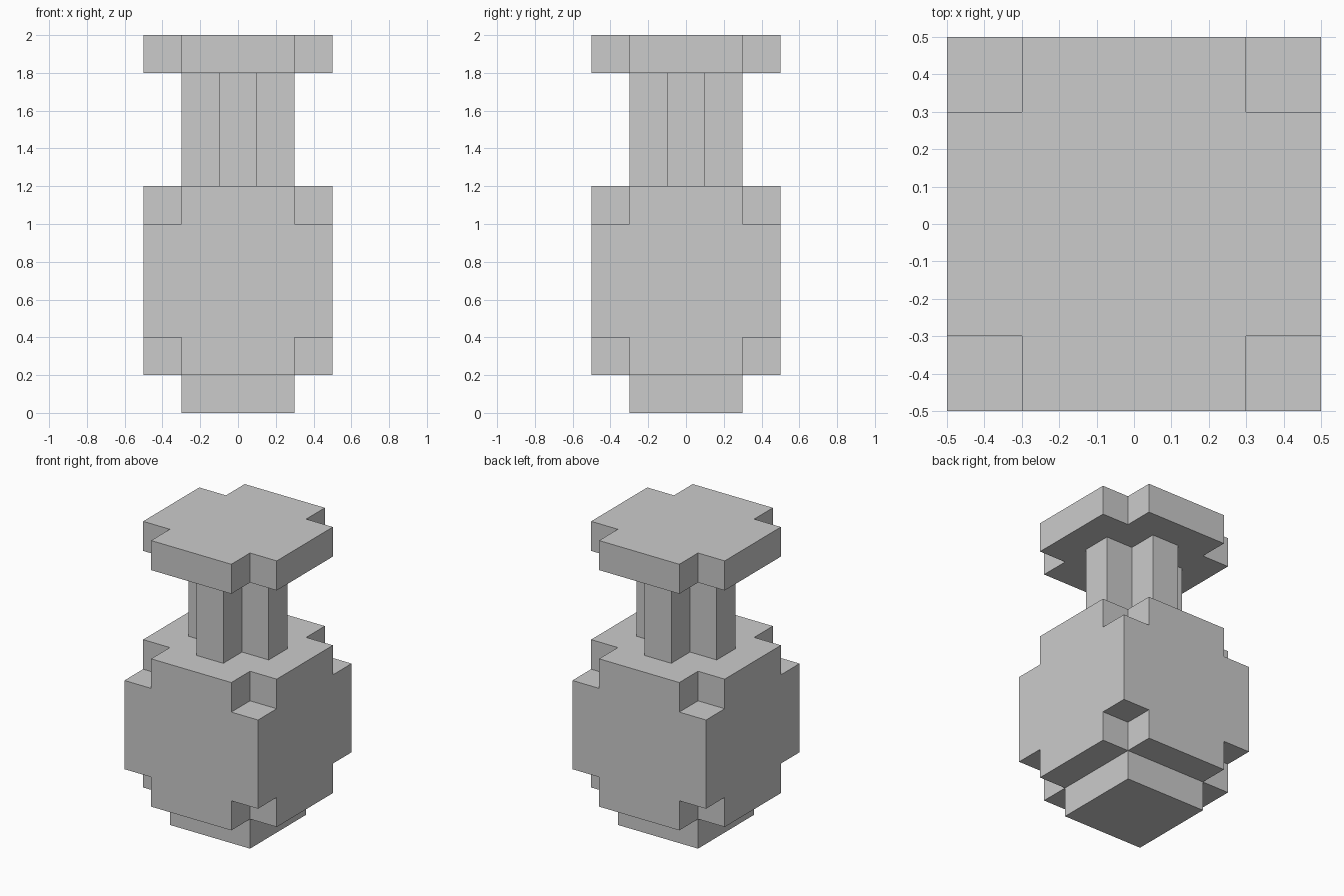
import bpy, bmesh, math
from itertools import product

if "Cube" in bpy.data.objects:
    bpy.data.objects.remove(bpy.data.objects["Cube"])


def make_part(name, cuts, levels, keep):
    """Outer skin of the kept cells of a grid; flat regions are merged."""
    nx, nz = len(cuts) - 1, len(levels) - 1
    cells = {c for c in product(range(nx), range(nx), range(nz)) if keep(*c)}
    bm = bmesh.new()
    verts = {}

    def vert(p):
        if p not in verts:
            verts[p] = bm.verts.new((cuts[p[0]], cuts[p[1]], levels[p[2]]))
        return verts[p]

    for cell, axis, side in product(sorted(cells), range(3), (0, 1)):
        neighbour = list(cell)
        neighbour[axis] += 1 if side else -1
        if tuple(neighbour) in cells:
            continue
        u, v = (axis + 1) % 3, (axis + 2) % 3
        loop = []
        for du, dv in ((0, 0), (1, 0), (1, 1), (0, 1)):
            p = list(cell)
            p[axis] += side
            p[u] += du
            p[v] += dv
            loop.append(vert(tuple(p)))
        bm.faces.new(loop if side else loop[::-1])

    bmesh.ops.dissolve_limit(bm, angle_limit=math.radians(1),
                             verts=bm.verts[:], edges=bm.edges[:])
    mesh = bpy.data.meshes.new(name)
    bm.to_mesh(mesh)
    bm.free()
    obj = bpy.data.objects.new(name, mesh)
    bpy.context.collection.objects.link(obj)
    return obj


def cross(i, j, k):
    return i == 1 or j == 1


wide = (-0.5, -0.3, 0.3, 0.5)
narrow = (-0.3, -0.1, 0.1, 0.3)

# Square foot
make_part("foot", (-0.3, 0.3), (0.0, 0.2), lambda i, j, k: True)
# Cube body with its eight corners notched out
make_part("body", wide, (0.2, 0.4, 1.0, 1.2),
          lambda i, j, k: k == 1 or cross(i, j, k))
# Cross-shaped neck
make_part("neck", narrow, (1.2, 1.8), cross)
# Cross-shaped cap
make_part("cap", wide, (1.8, 2.0), cross)
